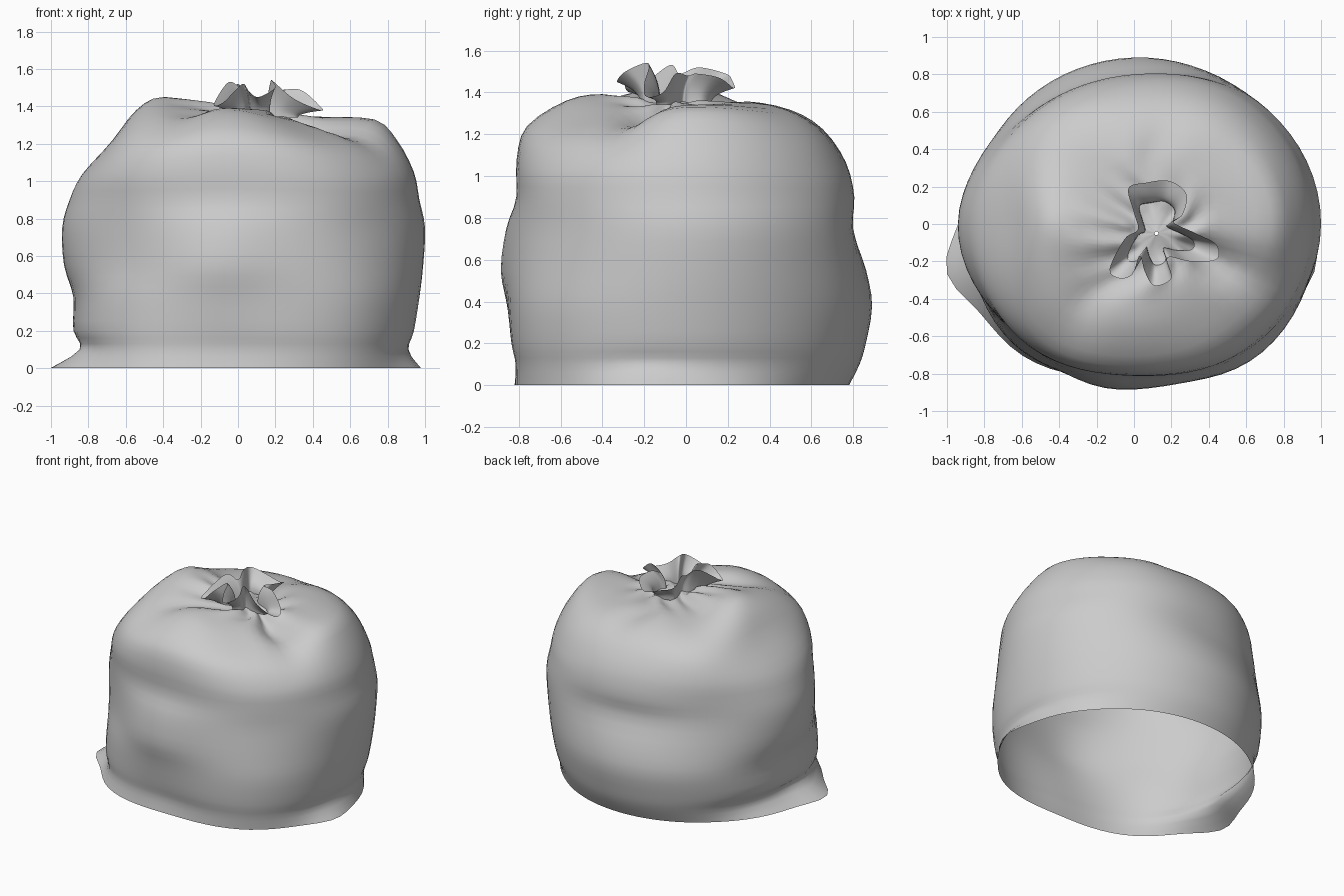
import bpy, bmesh, math
from mathutils import Vector

if "Cube" in bpy.data.objects:
    bpy.data.objects.remove(bpy.data.objects["Cube"])

KNOT = Vector((0.12, -0.05, 0.0))
SEG = 72


def spline(pts, t, closed=False):
    """Catmull-Rom point on a list of vectors; t counts in control points."""
    n = len(pts)
    i = math.floor(t) if closed else min(int(t), n - 2)
    f = t - i
    a, b, c, d = (pts[(i + k) % n] if closed else pts[max(0, min(n - 1, i + k))]
                  for k in (-1, 0, 1, 2))
    return 0.5 * (2 * b + (c - a) * f + (2 * a - 5 * b + 4 * c - d) * f * f
                  + (3 * b - a - 3 * c + d) * f ** 3)


def bump(ang, centre, width):
    d = (ang - centre + 180) % 360 - 180
    return math.exp(-(d / width) ** 2)


def loft(name, rings):
    bm = bmesh.new()
    rows = [[bm.verts.new(p) for p in ring] for ring in rings]
    for lo, hi in zip(rows, rows[1:]):
        n = len(lo)
        for i in range(n):
            j = (i + 1) % n
            bm.faces.new((lo[i], lo[j], hi[j], hi[i]))
    me = bpy.data.meshes.new(name)
    bm.to_mesh(me)
    bm.free()
    ob = bpy.data.objects.new(name, me)
    bpy.context.collection.objects.link(ob)
    for p in me.polygons:
        p.use_smooth = True
    return ob


# Sack body: one profile every 45 degrees from +x; wall radii, then shoulder (r, z) pairs
WALL_Z = (0, 0.1, 0.2, 0.38, 0.55, 0.75, 0.9)
PROFILES = [
    (.94, .91, .94, .97, .99, 1.0, .97, .94, 1.05, .85, 1.22, .73, 1.33, .46, 1.34),
    (.83, .86, .89, .92, .93, .93, .91, .88, 1.02, .80, 1.18, .66, 1.30, .42, 1.35),
    (.78, .83, .86, .89, .86, .79, .80, .76, 1.07, .65, 1.23, .50, 1.32, .30, 1.36),
    (.81, .83, .86, .88, .86, .82, .81, .79, 1.05, .71, 1.20, .56, 1.30, .36, 1.34),
    (.92, .82, .88, .88, .93, .94, .90, .83, 1.04, .66, 1.22, .54, 1.38, .39, 1.45),
    (.93, .90, .91, .90, .87, .86, .86, .86, 1.05, .79, 1.21, .62, 1.34, .42, 1.39),
    (.82, .81, .83, .84, .85, .84, .81, .81, 1.08, .76, 1.24, .57, 1.36, .40, 1.39),
    (.93, .94, .96, .97, .95, .92, .91, .89, 1.03, .80, 1.17, .61, 1.27, .42, 1.33),
]
columns = []
for s in range(SEG):
    ang = 360 * s / SEG
    a = math.radians(ang)
    d = Vector((math.cos(a), math.sin(a), 0))
    v = []
    for k in range(15):
        v.append(spline([p[k] for p in PROFILES], ang / 45, closed=True))
    v[0] += 0.10 * bump(ang, 194, 11) + 0.05 * bump(ang, 347, 11)   # flared hem corners
    v[1] += 0.03 * bump(ang, 194, 9)
    for k, b in ((3, 0.02), (4, 0.045), (5, 0.025)):                # belly at the front
        v[k] += b * bump(ang, 260, 20)
    pts = [d * r + Vector((0, 0, z)) for r, z in zip(v[:7], WALL_Z)]
    for k in range(7, 15, 2):
        w = (k - 7) / 6
        drop = w * (0.10 * bump(ang, 336, 11) + 0.04 * bump(ang, 240, 12)
                    + 0.025 * bump(ang, 75, 12))                    # valleys toward the tie
        pts.append(d * v[k] + Vector((0, 0, v[k + 1] - drop)))
    # pleats tightening to the neck
    pleat = math.cos(9 * a + 0.8 * math.sin(2 * a))
    pts.append(KNOT + d * 0.19 + Vector((0, 0, 0.5 * pts[-1].z + 0.67 + 0.018 * pleat)))
    pts.append(KNOT + d * (0.10 + 0.012 * pleat) + Vector((0, 0, 1.35)))
    pts.append(KNOT + d * 0.01 + Vector((0, 0, 1.37)))
    columns.append([spline(pts, t / 3) for t in range(3 * (len(pts) - 1) + 1)])
loft("sack_body", list(zip(*columns)))

# Ruffled mouth above the tie: rim outline seen from above, with heights
RIM = [Vector(p) for p in (
    (.26, .05, 1.49), (.28, .16, 1.47), (.19, .23, 1.42), (.06, .22, 1.46), (-.03, .19, 1.49),
    (0, .06, 1.52), (.02, -.03, 1.49), (-.05, -.08, 1.53), (-.13, -.24, 1.41), (-.08, -.29, 1.42),
    (-.01, -.27, 1.49), (.03, -.17, 1.52), (.06, -.26, 1.48), (.11, -.33, 1.45), (.20, -.29, 1.50),
    (.18, -.18, 1.54), (.30, -.20, 1.44), (.44, -.19, 1.38), (.44, -.11, 1.40), (.33, -.05, 1.49),
    (.21, .01, 1.48))]
COUNT = len(RIM) * 6
ruffle = []
for s in range(COUNT):
    rim = spline(RIM, s / 6, closed=True)
    neck = KNOT.lerp(rim, 0.6)
    neck.z = 1.34
    col = []
    for i in range(8):
        t = i / 7
        p = neck.lerp(rim, t ** 2)
        p.z = neck.z + (rim.z - neck.z) * (t ** 0.8)
        col.append(p)
    ruffle.append(col)
loft("ruffled_mouth", list(zip(*ruffle)))
